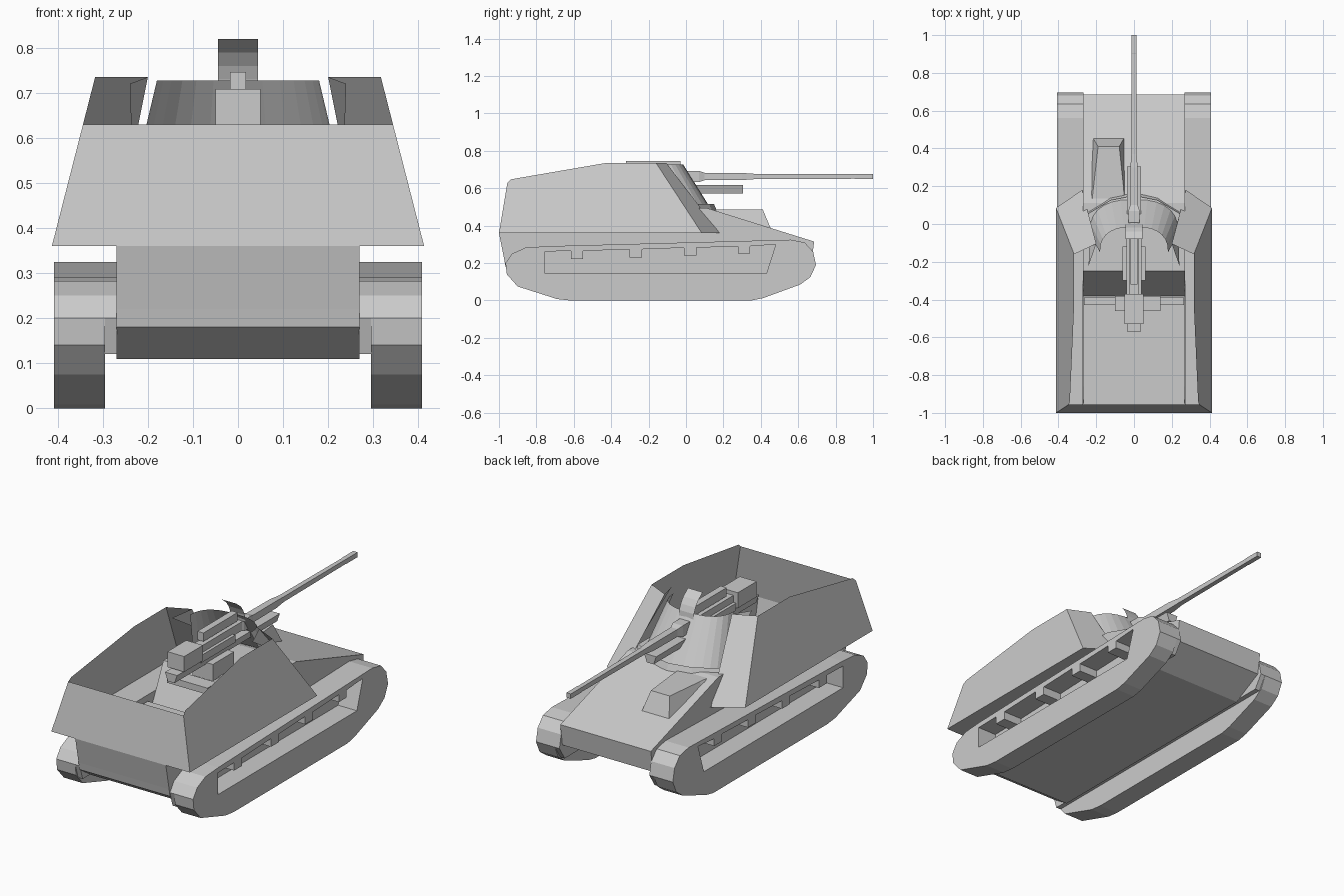
import bpy, bmesh, math

if "Cube" in bpy.data.objects:
    bpy.data.objects.remove(bpy.data.objects["Cube"])


def mesh(name, verts, faces, fix=True):
    me = bpy.data.meshes.new(name)
    me.from_pydata(verts, [], faces)
    if fix:
        bm = bmesh.new()
        bm.from_mesh(me)
        bmesh.ops.recalc_face_normals(bm, faces=bm.faces)
        bm.to_mesh(me)
        bm.free()
    ob = bpy.data.objects.new(name, me)
    bpy.context.collection.objects.link(ob)
    return ob


def extrude_x(name, prof, x0, x1):
    """Solid from a (y, z) profile spanning x0..x1."""
    n = len(prof)
    v = [(x0, y, z) for y, z in prof] + [(x1, y, z) for y, z in prof]
    f = [tuple(range(n)), tuple(range(2 * n - 1, n - 1, -1))]
    f += [(i, (i + 1) % n, n + (i + 1) % n, n + i) for i in range(n)]
    return mesh(name, v, f)


def box(name, x0, x1, y0, y1, z0, z1):
    return extrude_x(name, [(y0, z0), (y1, z0), (y1, z1), (y0, z1)], x0, x1)


def loft(name, rings, cap=True):
    """Skin between rings with equal point counts."""
    n = len(rings[0])
    v = [p for r in rings for p in r]
    f = [(k * n + i, k * n + (i + 1) % n, (k + 1) * n + (i + 1) % n, (k + 1) * n + i)
         for k in range(len(rings) - 1) for i in range(n)]
    if cap:
        f += [tuple(range(n)), tuple(range(len(v) - n, len(v)))]
    return mesh(name, v, f)


def mirror(ob):
    ob.modifiers.new("mirror", 'MIRROR').use_axis[0] = True
    return ob


# hull with raised front deck and open rear well
extrude_x("hull", [(.685, .315), (.67, .2), (.5, .11), (-.86, .11), (-.965, .18),
                   (-.972, .22), (-.38, .22), (-.25, .495), (.11, .495)], -.27, .27)
mesh("well_rear_plate", [(-.27, -.972, .22), (.27, -.972, .22), (.27, -1, .36), (-.27, -1, .36)],
     [(0, 1, 2, 3)])
mirror(mesh("well_side", [(.27, -.972, .22), (.27, -.25, .22), (.27, -.25, .36), (.27, -1, .36)],
            [(0, 1, 2, 3)]))
mirror(mesh("sponson_floor", [(.27, -1, .36), (.413, -1, .36), (.413, .085, .36), (.27, .18, .36)],
            [(0, 1, 2, 3)]))

# track units: full outline with a window cut out
outline = [(-.965, .2), (-.958, .14), (-.9, .075), (-.69, .008), (-.62, 0), (.35, 0), (.41, .012),
           (.61, .085), (.665, .125), (.695, .19), (.68, .26), (.635, .31), (.56, .325),
           (0, .31), (-.75, .29), (-.86, .282), (-.93, .25)]
window = [(-.755, .145), (.43, .145), (.48, .3)]
for y, z in [(.31, .25), (.022, .24), (-.268, .23), (-.583, .222)]:
    top = .29 + (y - .31) * .028
    window += [(y + .033, top), (y + .033, z), (y - .033, z), (y - .033, top)]
window += [(-.755, .262)]
track = mirror(extrude_x("track", outline, .295, .408))
cutter = mirror(extrude_x("track_window_cutter", window, .28, .45))
cutter.hide_render = True
cutter.hide_viewport = True
cut = track.modifiers.new("window", 'BOOLEAN')
cut.object = cutter
cut.solver = 'EXACT'
# cut before mirroring would move the order; both sides are mirrored first

# filler between track and hull, above the hull floor
mirror(extrude_x("track_inner_guard", [(-.94, .12), (.65, .12)] + outline[9:] + outline[:1],
                 .268, .296))


# fighting compartment side walls, rear plate and angled front wings
def wall_x(z):
    return .413 - .256 * (z - .36)


side = [(-1, .36), (-.955, .63), (-.935, .648), (-.43, .735), (-.16, .735), (.085, .36)]
mirror(mesh("compartment_side", [(wall_x(z), y, z) for y, z in side], [tuple(range(6))]))
xt = wall_x(.63)
mesh("compartment_rear", [(-.413, -1, .36), (.413, -1, .36), (xt, -.955, .63), (-xt, -.955, .63)],
     [(0, 1, 2, 3)])
mirror(mesh("front_wing", [(.413, .085, .36), (.275, .18, .36), (.2, -.105, .735), (.317, -.16, .735),
                           (.24, -.22, .72), (.235, .03, .56)],
            [(0, 1, 5, 2, 3), (2, 4, 5)], False))

# curved gun shield, open at the rear
N = 14
v, f = [], []
for rx, front, back, z in [(.235, .13, -.05, .495), (.18, -.015, -.15, .727)]:
    for i in range(N + 1):
        a = math.pi * i / N
        v.append((rx * math.copysign(abs(math.cos(a)) ** .8, math.cos(a)),
                  back + (front - back) * math.sin(a) ** .8, z))
f = [(i, i + 1, N + 2 + i, N + 1 + i) for i in range(N)]
mesh("gun_shield", v, f)
# low collar in front of the shield
mesh("shield_collar", [(x * .25, .05 + .1 * (1 - x * x) + dy, z) for dy, z in [(0, .515), (.015, .48)]
                       for x in (-1, -.5, 0, .5, 1)], [(i, i + 1, i + 6, i + 5) for i in range(4)])

# curved flap above the gun opening
arc = [(0, .69), (-.005, .73), (-.018, .76), (-.04, .79), (-.08, .82)]
mesh("shield_flap", [(s * .044, y, z) for y, z in arc for s in (-1, 1)],
     [(2 * i, 2 * i + 1, 2 * i + 3, 2 * i + 2) for i in range(4)])


# driver's hood on the glacis
loft("driver_hood", [
    [(-.25, .19, .40), (-.22, .46, .37), (-.05, .46, .37), (-.03, .19, .40), (-.03, .1, .46), (-.25, .1, .46)],
    [(-.215, .19, .487), (-.19, .41, .487), (-.078, .41, .487), (-.055, .19, .487), (-.05, .1, .487),
     (-.225, .1, .487)]])


# gun barrel: stepped square section
def square(y, r, rz=None, z=.663):
    rz = rz or r
    return [(-r, y, z - rz), (r, y, z - rz), (r, y, z + rz), (-r, y, z + rz)]


loft("gun_barrel", [square(-.4, .024), square(0, .024), square(.01, .03), square(.07, .03),
                    square(.1, .02), square(.3, .019), square(.37, .014), square(.9, .012),
                    square(.905, .013), square(1, .013)])
box("breech", -.05, .05, -.53, -.37, .625, .708)
box("recoil_rod", -.018, .018, -.32, -.03, .7, .746)
# trapezoid recoil cradle under the barrel
loft("recoil_cradle", [[(-.02, y, .572), (.02, y, .572), (.036, y, .617), (-.036, y, .617)]
                       for y in (-.57, .305)])
box("cradle_body", -.04, .04, -.37, -.08, .61, .65)

# gun mount and crew fittings behind the deck
box("gun_pedestal", -.06, .06, -.3, -.12, .49, .58)
box("mount_crossbar", -.1, .14, -.46, -.38, .5, .535)
box("well_crossbar", -.265, .265, -.43, -.39, .3, .33)
